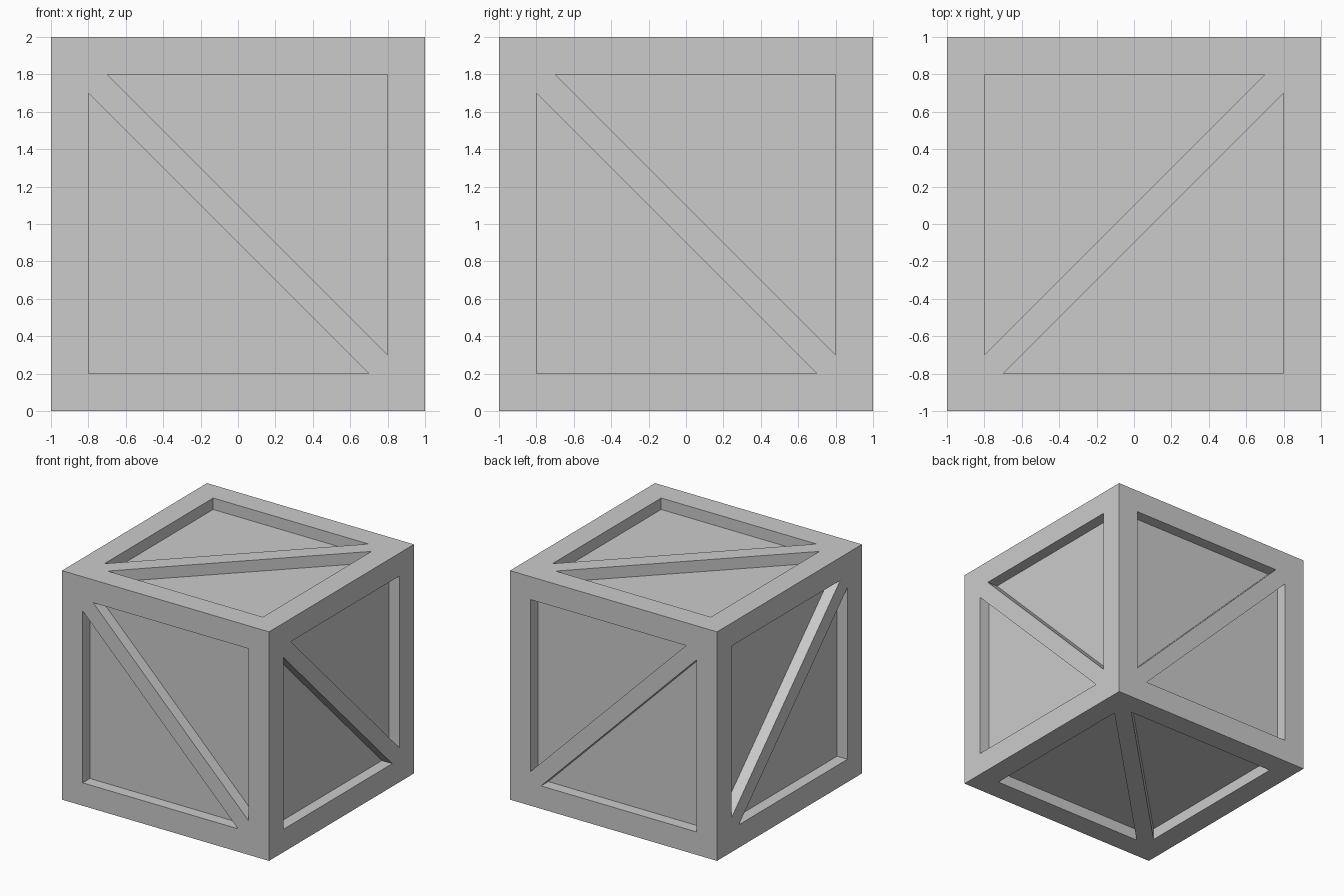
import bpy, bmesh
from mathutils import Vector

if "Cube" in bpy.data.objects:
    bpy.data.objects.remove(bpy.data.objects["Cube"])

DEPTH = 0.1                                        # depth of the recessed panels
TRIANGLE = [(-0.7, 0.8), (0.8, 0.8), (0.8, -0.7)]  # half of a panel beside the brace
X, Y, Z = Vector((1, 0, 0)), Vector((0, 1, 0)), Vector((0, 0, 1))
CENTRE = Z                                         # middle of the crate


def add_pocket(bm, u, v, n, flip):
    """Triangular prism that sinks one panel half into the face with normal n."""
    verts = [bm.verts.new(CENTRE + u * a * flip + v * b * flip + n * (1 - DEPTH))
             for a, b in TRIANGLE]
    base = bm.faces.new(verts)
    ext = bmesh.ops.extrude_face_region(bm, geom=[base], use_keep_orig=True)
    top = [e for e in ext["geom"] if isinstance(e, bmesh.types.BMVert)]
    bmesh.ops.translate(bm, verts=top, vec=n * DEPTH * 2)


# Solid crate body
bpy.ops.mesh.primitive_cube_add(size=2, location=CENTRE)
crate = bpy.context.object
crate.name = "crate"

# Two pockets per face; the diagonal brace between them stays flush with the frame
bm = bmesh.new()
for u, v, n in ((X, Z, Y), (Y, Z, X), (-X, Y, Z)):
    for side in (1, -1):
        for flip in (1, -1):
            add_pocket(bm, u, v, n * side, flip)
bmesh.ops.recalc_face_normals(bm, faces=bm.faces)
mesh = bpy.data.meshes.new("panel_cutter")
bm.to_mesh(mesh)
bm.free()
cutter = bpy.data.objects.new("panel_cutter", mesh)
bpy.context.collection.objects.link(cutter)
cutter.hide_render = True

# Carve the panels, then discard the cutter
mod = crate.modifiers.new("panels", 'BOOLEAN')
mod.operation = 'DIFFERENCE'
mod.solver = 'EXACT'
mod.object = cutter
bpy.context.view_layer.objects.active = crate
bpy.ops.object.modifier_apply(modifier=mod.name)
bpy.data.objects.remove(cutter)
